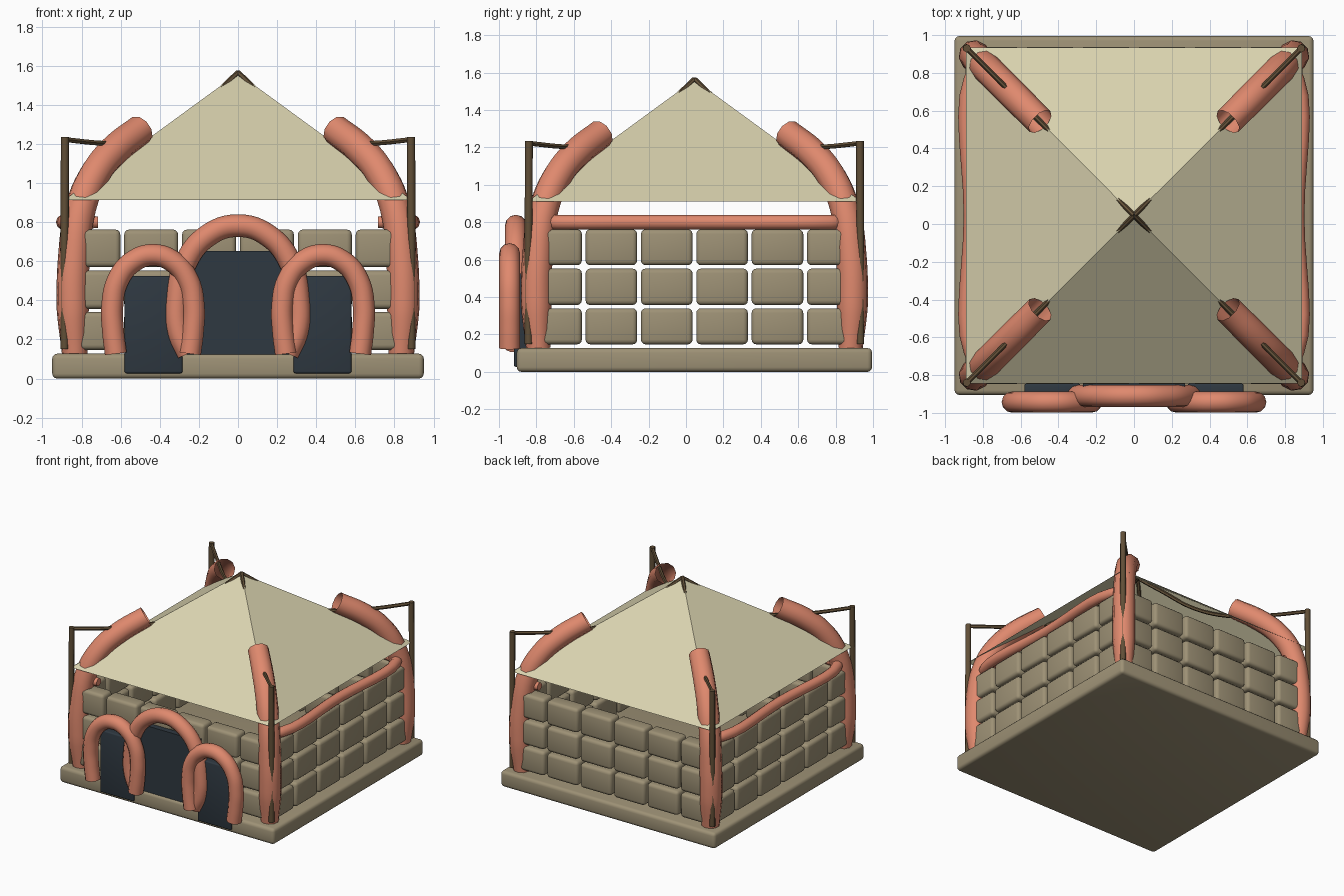
import bpy, bmesh, math
from mathutils import Vector

if "Cube" in bpy.data.objects:
    bpy.data.objects.remove(bpy.data.objects["Cube"])

CY = 0.045  # middle of the hut along y


def material(name, rgb):
    m = bpy.data.materials.new(name)
    m.diffuse_color = (*rgb, 1)
    m.use_nodes = True
    m.node_tree.nodes["Principled BSDF"].inputs["Base Color"].default_value = m.diffuse_color
    return m


STONE = material("stone", (0.34, 0.285, 0.18))
CLOTH = material("cloth", (0.70, 0.65, 0.43))
CLAY = material("salmon_clay", (0.74, 0.25, 0.155))
DARK = material("dark_door", (0.028, 0.04, 0.053))
WOOD = material("brown_wood", (0.12, 0.078, 0.038))


def mesh_object(name, bm, mat):
    bmesh.ops.recalc_face_normals(bm, faces=bm.faces)
    me = bpy.data.meshes.new(name)
    bm.to_mesh(me)
    bm.free()
    ob = bpy.data.objects.new(name, me)
    bpy.context.collection.objects.link(ob)
    me.materials.append(mat)
    return ob


def activate(ob):
    bpy.ops.object.select_all(action='DESELECT')
    ob.select_set(True)
    bpy.context.view_layer.objects.active = ob


def box(name, lo, hi, mat, bevel=0.0):
    bm = bmesh.new()
    bmesh.ops.create_cube(bm, size=1)
    for v in bm.verts:
        v.co = Vector([lo[i] + (hi[i] - lo[i]) * (v.co[i] + 0.5) for i in range(3)])
    ob = mesh_object(name, bm, mat)
    if bevel:
        b = ob.modifiers.new("rounding", 'BEVEL')
        b.width = bevel
        b.segments = 3
        activate(ob)
        bpy.ops.object.modifier_apply(modifier=b.name)
        bpy.ops.object.shade_smooth_by_angle(angle=math.radians(35))
    return ob


def tube(name, points, radii, mat, sides=3, caps=True, steps=6):
    """Round tube through the points with a radius at each one."""
    cu = bpy.data.curves.new(name, 'CURVE')
    cu.dimensions = '3D'
    cu.bevel_depth = 1.0
    cu.bevel_resolution = sides
    cu.resolution_u = steps
    cu.use_fill_caps = caps
    sp = cu.splines.new('BEZIER')
    sp.bezier_points.add(len(points) - 1)
    for bp, p, r in zip(sp.bezier_points, points, radii):
        bp.co = p
        bp.radius = r
        bp.handle_left_type = bp.handle_right_type = 'AUTO'
    ob = bpy.data.objects.new(name, cu)
    bpy.context.collection.objects.link(ob)
    cu.materials.append(mat)
    activate(ob)
    bpy.ops.object.convert(target='MESH')
    ob = bpy.context.object
    bpy.ops.object.shade_smooth_by_angle(angle=math.radians(50))
    return ob


# Base slab
box("base_slab", (-0.95, CY - 0.95, 0.0), (0.95, CY + 0.95, 0.127), STONE, 0.025)

# Stone block walls, six blocks by three rows on each side
ROWS = [(0.147, 0.34), (0.357, 0.552), (0.57, 0.762)]
INNER, OUTER = 0.77, 0.893
for side in (-1, 1):
    lo_d, hi_d = sorted((side * INNER, side * OUTER))
    for k in range(6):
        c = (k - 2.5) * 0.296
        a, b = c - 0.138, c + 0.138
        for z0, z1 in ROWS:
            box("wall_block", (a, CY + lo_d, z0), (b, CY + hi_d, z1), STONE, 0.025)
            box("wall_block", (lo_d, CY + a, z0), (hi_d, CY + b, z1), STONE, 0.025)

# Four-sided cloth roof, a single sheet
bm = bmesh.new()
apex = bm.verts.new((0, CY, 1.562))
rim = [bm.verts.new((0.89 * x, CY + 0.89 * y, 0.912))
       for x, y in ((-1, -1), (1, -1), (1, 1), (-1, 1))]
for i in range(4):
    bm.faces.new((rim[i], rim[(i + 1) % 4], apex))
mesh_object("cloth_roof", bm, CLOTH)

# Corner parts lie in the diagonal planes: (distance per axis, height)
TUSK = [(0.835, 0.127), (0.845, 0.35), (0.84, 0.6), (0.805, 0.87),
        (0.735, 1.04), (0.64, 1.16), (0.497, 1.275)]
TUSK_R = [0.066, 0.083, 0.083, 0.08, 0.08, 0.08, 0.077]
ROPE = [(0.885, 1.222), (0.68, 1.203), (0.49, 1.208), (0.3, 1.285),
        (0.12, 1.45), (0.0, 1.565)]
for sx in (-1, 1):
    for sy in (-1, 1):
        def diag(path):
            return [(sx * d, CY + sy * d, z) for d, z in path]
        tube("curved_corner_column", diag(TUSK), TUSK_R, CLAY, caps=False)
        tube("corner_post", diag([(0.887, 0.15), (0.887, 0.7), (0.885, 1.235)]),
             [0.021] * 3, WOOD, sides=2, steps=1)
        tube("roof_rope", diag(ROPE), [0.014] * len(ROPE), WOOD, sides=1)

# Side rails with their ends turned inwards
for sx in (-1, 1):
    rail = [(0.715, -0.785), (0.80, -0.785), (0.862, -0.72), (0.862, 0),
            (0.862, 0.72), (0.80, 0.785), (0.715, 0.785)]
    tube("side_rail", [(sx * x, CY + y, 0.80) for x, y in rail],
         [0.03] + [0.04] * 5 + [0.03], CLAY)


# Horseshoe door arches
def arch(name, cx, y, half, foot, spring, top, r):
    right = [(foot, 0.127), (half * 0.98, 0.24), (half, spring)]
    for a in (30, 60):
        t = math.radians(a)
        right.append((half * math.cos(t), spring + (top - spring) * math.sin(t)))
    path = [(-x, z) for x, z in right] + [(0, top)] + right[::-1]
    tube(name, [(cx + x, y, z) for x, z in path], [r] * len(path), CLAY, sides=4)


arch("centre_arch", 0, -0.91, 0.31, 0.255, 0.40, 0.782, 0.058)
for sx in (-1, 1):
    arch("side_arch", sx * 0.435, -0.943, 0.208, 0.19, 0.37, 0.632, 0.056)

# Dark door panels
box("centre_door", (-0.27, -0.893, 0.10), (0.27, -0.845, 0.652), DARK)
for sx in (-1, 1):
    box("side_door", (sx * 0.432 - 0.148, -0.92, 0.027),
        (sx * 0.432 + 0.148, -0.845, 0.525), DARK, 0.01)
